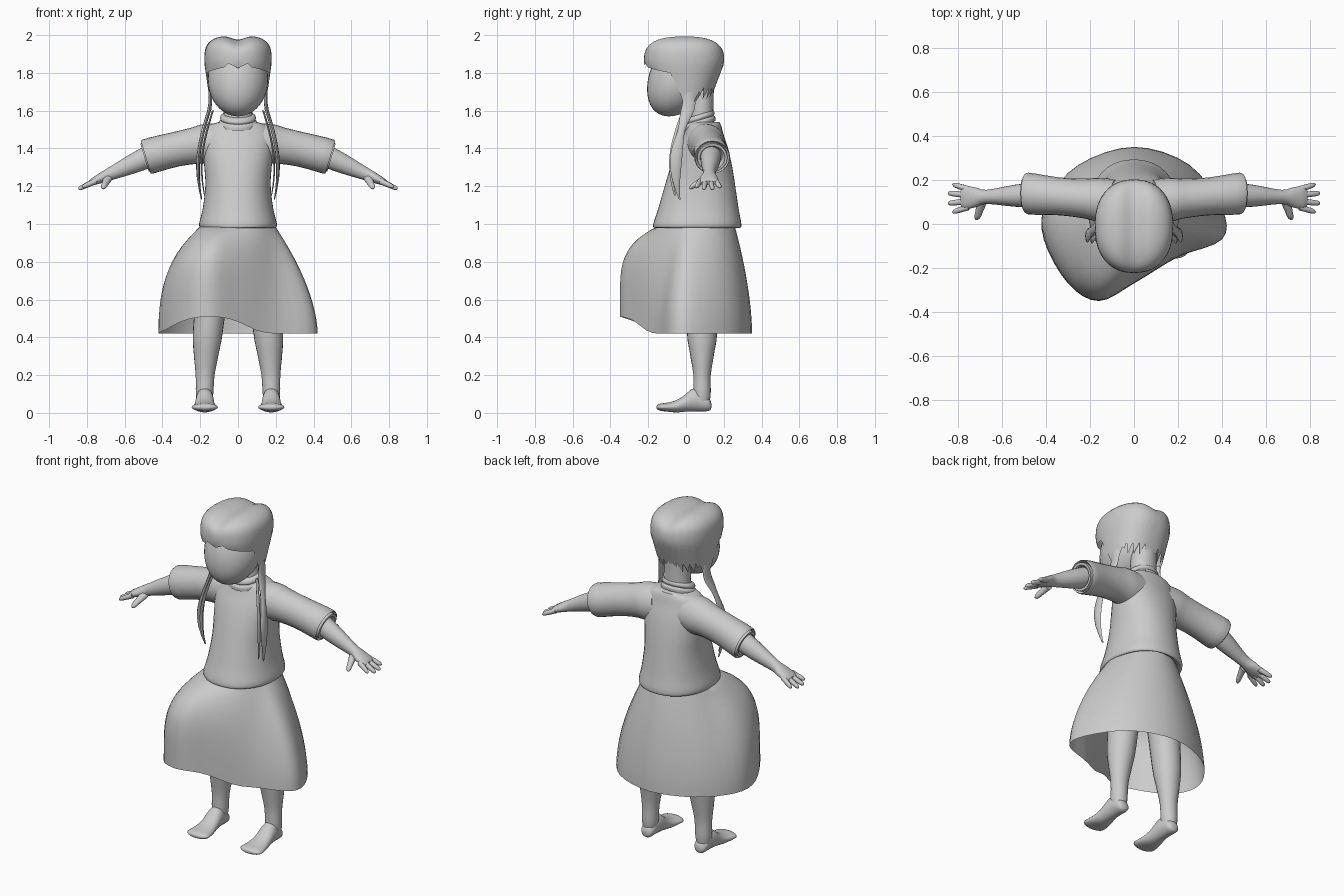
import bpy, bmesh, math
from mathutils import Vector

if "Cube" in bpy.data.objects:
    bpy.data.objects.remove(bpy.data.objects["Cube"], do_unlink=True)

grey = bpy.data.materials.new("plain grey")
grey.use_nodes = True
colour = (0.6, 0.6, 0.6, 1)
grey.diffuse_color = colour
grey.node_tree.nodes["Principled BSDF"].inputs["Base Color"].default_value = colour

right_axis, depth_axis, up_axis = Vector((1, 0, 0)), Vector((0, 1, 0)), Vector((0, 0, 1))
arm_up = Vector((.3, 0, 1)).normalized()
collar_depth = Vector((0, 1, .3)).normalized()


def clamp(value):
    return max(0, min(1, value))


def blend(start, end, amount):
    return start + (end - start) * amount


def spline(before, start, end, after, t):
    """Smooth curve between the two middle stations."""
    return [b + t * ((c - a) + t * ((2 * a - 5 * b + 4 * c - d) + t * (3 * b - a - 3 * c + d))) / 2
            for a, b, c, d in zip(before, start, end, after)]


def refine(stations, steps, closed=False):
    count = len(stations)

    def pick(index):
        return stations[index % count if closed else max(0, min(count - 1, index))]

    spans = count if closed else count - 1
    smooth = [spline(pick(i - 1), pick(i), pick(i + 1), pick(i + 2), step / steps)
              for i in range(spans) for step in range(steps)]
    return smooth if closed else smooth + [stations[-1]]


def skin(name, rings, mirror=False, bottom=True):
    """Join equal rings of points into one smooth surface."""
    bm = bmesh.new()
    loops = [[bm.verts.new(point) for point in ring] for ring in rings]
    for lower, upper in zip(loops, loops[1:]):
        for i in range(len(lower)):
            bm.faces.new((lower[i - 1], lower[i], upper[i], upper[i - 1]))
    bm.faces.new(loops[-1])
    if bottom:
        bm.faces.new(loops[0])
    bmesh.ops.recalc_face_normals(bm, faces=bm.faces)
    mesh = bpy.data.meshes.new(name)
    bm.to_mesh(mesh)
    bm.free()
    mesh.materials.append(grey)
    part = bpy.data.objects.new(name, mesh)
    bpy.context.collection.objects.link(part)
    bpy.ops.object.select_all(action='DESELECT')
    part.select_set(True)
    bpy.context.view_layer.objects.active = part
    bpy.ops.object.shade_smooth_by_angle(angle=math.radians(50))
    if mirror:
        modifier = part.modifiers.new("Mirror", 'MIRROR')
        modifier.use_mirror_merge = False


def oval(angle, power):
    """Rounded outline direction; zero faces the front."""
    side, depth = math.sin(angle), -math.cos(angle)
    size = (abs(side) ** power + abs(depth) ** power) ** (-1 / power)
    return side * size, depth * size


def tube(name, path, stations, u=right_axis, v=depth_axis, sides=24, power=2, steps=3, mirror=False):
    """Each station is a place on the path and two radii."""
    rings = []
    for place, wide, deep in refine(stations, steps):
        centre = Vector(path(place))
        ring = []
        for i in range(sides):
            side, depth = oval(math.tau * i / sides, power)
            ring.append(centre + u * side * wide + v * depth * deep)
        rings.append(ring)
    skin(name, rings, mirror)


# Head: an egg whose chin leans forward
head_angles = [math.pi * (i + .2) / 20 for i in range(20)]
tube("head", lambda z: (0, -.02 - .07 * ((1.95 - z) / .38) ** 2, z),
     [(1.765 - .195 * math.cos(a), .16 * math.sin(a), .165 * math.sin(a)) for a in head_angles],
     sides=32, steps=1)
tube("neck", lambda z: (0, .08, z), [(1.5, .085, .07), (1.6, .075, .065), (1.8, .075, .07)])

# Hair cap: jagged lower edge, long over the ears, shallow parting on top
hair_edge = [(0, 1.825), (16, 1.85), (24, 1.83), (68, 1.8), (92, 1.61), (104, 1.6), (120, 1.7)]


def edge_height(degrees):
    for (start, low), (end, high) in zip(hair_edge, hair_edge[1:]):
        if degrees <= end:
            return blend(low, high, (degrees - start) / (end - start))
    return 1.66 + .03 * (degrees // 4 % 3)


hair_columns, hair_rows = 90, 18
hair_rings = []
for row in range(hair_rows + 1):
    ring = []
    for column in range(hair_columns):
        degrees = column * 360 / hair_columns
        side, depth = oval(math.radians(degrees), 2.3)
        low = edge_height(min(degrees, 360 - degrees))
        z = blend(2, low, (1 - row / hair_rows) ** 3)
        crown = max(.005, (1 - clamp((z - 1.85) / .15) ** 4) ** .4)
        below = max(0, 1.85 - z)
        x = .178 * crown * (1 - .8 * below) * side
        y = .212 * crown * (1 - 1.8 * below) * depth - .01
        parting = .024 * math.exp(-(x / .05) ** 2) * clamp((z - 1.86) / .12)
        ring.append((x, y, z - parting))
    hair_rings.append(ring)
skin("hair_cap", hair_rings, bottom=False)


# Two hanging locks at each side, bowed outward and forward
def lock_path(shift):
    def path(z):
        bow = math.sin(math.pi * (1.62 - z) / .65) if z < 1.62 else 0
        return .147 + .065 * bow - shift, .015 - .07 * bow - shift, z
    return path


tube("side_lock", lock_path(0), [(1.7, .01, .03), (1.6, .01, .035), (1.5, .01, .02), (1.4, .01, .03),
                                 (1.3, .01, .03), (1.13, .003, .004)], sides=8, mirror=True)
tube("thin_lock", lock_path(.02), [(1.6, .006, .01), (1.35, .006, .016), (1.15, .003, .004)],
     sides=6, steps=6, mirror=True)

# Shirt body, collar and sleeves
tube("shirt_body", lambda z: (0, .06 + .07 * (z - 1), z),
     [(1, .17, .2), (.98, .195, .226), (1, .206, .233), (1.08, .187, .213), (1.2, .173, .187),
      (1.3, .178, .164), (1.4, .188, .135), (1.47, .185, .107), (1.52, .155, .09), (1.54, .1, .08)],
     sides=40, power=2.2)
tube("collar", lambda z: (0, .07, z),
     [(1.52, .1, .09), (1.54, .1, .09), (1.55, .09, .08), (1.56, .096, .085), (1.575, .09, .08), (1.58, .08, .07)],
     v=collar_depth)


def sleeve_path(x):
    return x, .095 + .09 * x, 1.43 - .32 * x * x


def arm_path(x):
    return x, .15 - .04 * x, 1.57 - .45 * x


tube("sleeve", sleeve_path, [(.08, .1, .11), (.16, .1, .11), (.23, .09, .098), (.34, .086, .092),
                             (.48, .095, .094), (.475, .08, .08)], u=depth_axis, v=arm_up, mirror=True)
tube("sleeve_cuff", sleeve_path, [(.45, .08, .078), (.495, .08, .078), (.495, .066, .064), (.47, .05, .05)],
     u=depth_axis, v=arm_up, steps=1, mirror=True)

# Arms with the palm, then a fan of fingers and a thumb
tube("arm", arm_path, [(.42, .058, .062), (.54, .05, .054), (.67, .032, .035), (.72, .045, .028),
                       (.765, .052, .02), (.785, .04, .012)], u=depth_axis, v=arm_up, mirror=True)


def finger_path(root, spread):
    def path(x):
        return x, root + spread * (x - .75), arm_path(x)[2] - .004
    return path


finger_names = ("index_finger", "middle_finger", "ring_finger", "little_finger")
for number, name in enumerate(finger_names):
    fan = number - 1.5
    tip = .855 - .02 * abs(fan)
    tube(name, finger_path(.117 + .027 * fan, .2 * fan),
         [(.75, .015, .016), (tip - .015, .012, .012), (tip, .003, .003)],
         u=depth_axis, v=arm_up, sides=10, mirror=True)
tube("thumb", lambda y: (.72 - .3 * y, y, 1.18 + .6 * y),
     [(.1, .024, .022), (.06, .018, .018), (.03, .014, .014), (.018, .004, .004)],
     v=up_axis, sides=12, mirror=True)

# Skirt: flares from the waist to an uneven hem, fullest at the front right
hem = [(0, .35), (.25, .27), (.4, .07), (.4, -.07), (.2, -.15), (0, -.27),
       (-.16, -.35), (-.3, -.27), (-.41, -.07), (-.4, .1), (-.25, .27)]
fullest = Vector((-.4, -.9)).normalized()
skirt_rows = 14
skirt_rings = []
for row in range(skirt_rows + 1):
    drop = 1 - row / skirt_rows
    ring = []
    for x, y in refine(hem, 4, closed=True):
        toward = clamp(Vector((x, y)).normalized().dot(fullest))
        flare = 1 - (1 - drop) ** (1.7 + 3.3 * toward ** 1.5)
        low = .42 + .09 * toward ** 4
        angle = math.atan2(y - .06, x)
        waist_x, waist_y = .19 * math.cos(angle), .06 + .195 * math.sin(angle)
        ring.append((blend(waist_x, x, flare), blend(waist_y, y, flare), blend(1, low, drop)))
    skirt_rings.append(ring)
skin("skirt", skirt_rings, bottom=False)

# Legs and feet
tube("leg", lambda z: (.178 - .1 * z * z, .085, z),
     [(.9, .09, .1), (.45, .08, .082), (.32, .067, .065), (.2, .05, .046), (.1, .046, .046), (.04, .035, .035)],
     mirror=True)
tube("foot", lambda y: (.176, y, .03 + .04 * math.exp(-((y - .05) / .07) ** 2)),
     [(.134, .01, .012), (.12, .036, .035), (.05, .046, .062), (-.02, .052, .04), (-.09, .065, .025),
      (-.13, .068, .02), (-.15, .045, .013), (-.156, .02, .005)], v=up_axis, mirror=True)
